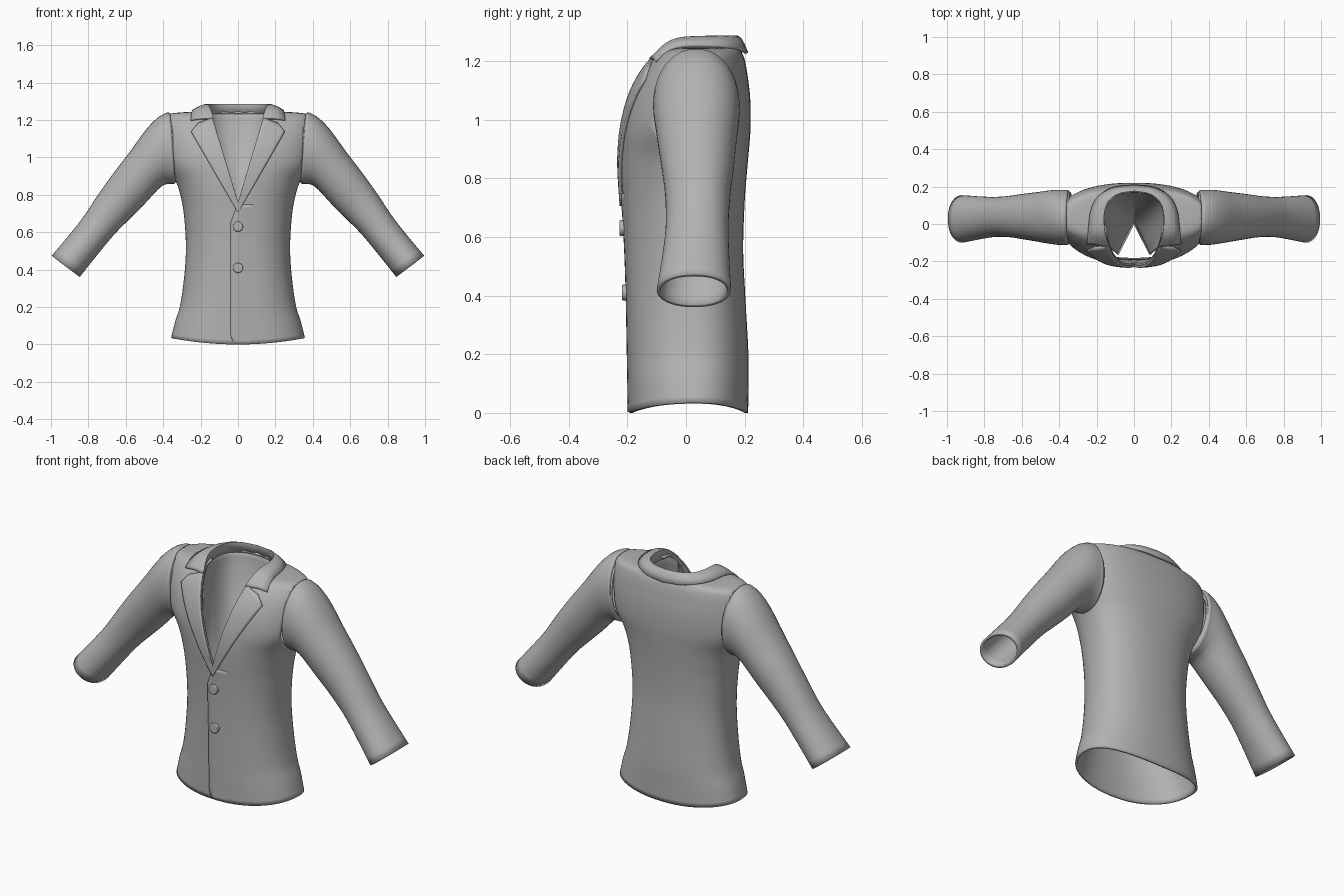
import bpy, bmesh, math
from mathutils import Vector

if "Cube" in bpy.data.objects:
    bpy.data.objects.remove(bpy.data.objects["Cube"])

cloth = bpy.data.materials.new("grey_cloth")
cloth.diffuse_color = (0.45, 0.45, 0.45, 1)
cloth.use_nodes = True
cloth.node_tree.nodes["Principled BSDF"].inputs["Base Color"].default_value = cloth.diffuse_color


def spline(pts, n):
    """Catmull-Rom samples through points of any dimension."""
    out = []
    for i in range(n + 1):
        f = min(i / n * (len(pts) - 1), len(pts) - 1.0001)
        k = int(f)
        t = f - k
        p1, p2 = pts[k], pts[k + 1]
        p0 = pts[k - 1] if k else [2 * a - b for a, b in zip(p1, p2)]
        p3 = pts[k + 2] if k + 2 < len(pts) else [2 * b - a for a, b in zip(p1, p2)]
        out.append([0.5 * (2 * b + (c - a) * t + (2 * a - 5 * b + 4 * c - d) * t * t
                           + (3 * b - a - 3 * c + d) * t ** 3)
                    for a, b, c, d in zip(p0, p1, p2, p3)])
    return out


def loft(name, rows, closed=False, thick=0.012, mirror=False, edit=None):
    """Skin rows of points, then thicken and optionally mirror."""
    bm = bmesh.new()
    vs = [[bm.verts.new(p) for p in r] for r in rows]
    n = len(rows[0])
    for a, b in zip(vs, vs[1:]):
        for i in range(n if closed else n - 1):
            j = (i + 1) % n
            bm.faces.new((a[i], a[j], b[j], b[i]))
    bmesh.ops.remove_doubles(bm, verts=bm.verts, dist=1e-5)
    if edit:
        edit(bm)
    me = bpy.data.meshes.new(name)
    bm.to_mesh(me)
    bm.free()
    return finish(bpy.data.objects.new(name, me), thick, mirror)


def finish(ob, thick, mirror):
    if ob.name not in bpy.context.collection.objects:
        bpy.context.collection.objects.link(ob)
    ob.data.materials.append(cloth)
    if mirror:
        m = ob.modifiers.new("mirror", 'MIRROR')
        m.merge_threshold = 0.001
    if thick:
        s = ob.modifiers.new("thickness", 'SOLIDIFY')
        s.thickness, s.offset = thick, 0
    bpy.ops.object.select_all(action='DESELECT')
    ob.select_set(True)
    bpy.context.view_layer.objects.active = ob
    bpy.ops.object.shade_smooth_by_angle(angle=math.radians(40))
    return ob


# Torso profile: height, half width, front y, back y
PROFILE = spline([(0, .352, -.187, .206), (.1, .33, -.189, .207), (.2, .303, -.191, .207),
                  (.4, .278, -.195, .196), (.55, .273, -.2, .189), (.7, .284, -.208, .193),
                  (.8, .302, -.215, .2), (.88, .33, -.217, .207), (.97, .385, -.21, .214),
                  (1.07, .4, -.188, .213), (1.15, .4, -.152, .204), (1.2, .39, -.115, .195),
                  (1.224, .372, -.088, .186), (1.235, .3, -.07, .18), (1.24, .17, -.05, .17)], 56)
CY, POW = .03, 2.3


def front_y(x, z):
    """Front surface of the torso at a given x and z."""
    for a, b in zip(PROFILE, PROFILE[1:]):
        if a[0] <= z <= b[0]:
            t = (z - a[0]) / (b[0] - a[0])
            w, f = (a[k] + (b[k] - a[k]) * t for k in (1, 2))
            return CY - (CY - f) * max(0, 1 - min(1, abs(x) / w) ** POW) ** (1 / POW)
    return -.07


def ring(z, w, f, b, n=72):
    pts = []
    for i in range(n):
        c, s = math.cos(math.tau * i / n), math.sin(math.tau * i / n)
        c2 = math.copysign(abs(c) ** (2 / POW), c)
        s2 = math.copysign(abs(s) ** (2 / POW), s)
        lift = .033 * c2 * c2 * max(0, 1 - z / .3)
        pts.append((w * c2, CY + s2 * (b - CY if s > 0 else CY - f), z + lift))
    return pts


V_Z, V_SLOPE = .76, .3


def cut_openings(bm):
    def part(test):
        fs = [f for f in bm.faces if test(f.calc_center_median())]
        return list({v for f in fs for v in f.verts}) + list({e for f in fs for e in f.edges}) + fs
    for s in (1, -1):
        # armholes
        bmesh.ops.bisect_plane(bm, geom=part(lambda c: c.z > .8 and c.x * s > .1), clear_outer=True,
                               plane_co=(.33 * s, 0, .87), plane_no=Vector((.37 * s, 0, -.03)))
        # sides of the V neck
        bmesh.ops.bisect_plane(bm, geom=part(lambda c: c.z > .7 and c.y < 0),
                               plane_co=(0, 0, V_Z), plane_no=Vector((s, 0, -V_SLOPE)))
    gone = []
    for f in bm.faces:
        c = f.calc_center_median()
        if c.y < 0 and c.z > V_Z and abs(c.x) < V_SLOPE * (c.z - V_Z):
            gone.append(f)
    bmesh.ops.delete(bm, geom=gone, context='FACES')


loft("torso", [ring(*p) for p in PROFILE], closed=True, edit=cut_openings)

# Sleeves: upper x, z, lower x, z, half depth, centre y
SLEEVE = [(.352, 1.215, .333, .885, .128, .035), (.366, 1.222, .338, .876, .134, .035),
          (.37, 1.232, .343, .866, .14, .035), (.385, 1.23, .36, .865, .14, .035),
          (.43, 1.203, .39, .862, .14, .036), (.49, 1.14, .42, .845, .135, .037),
          (.57, 1.03, .455, .81, .126, .038), (.66, .912, .51, .75, .115, .04),
          (.74, .8, .58, .68, .104, .04), (.82, .68, .66, .6, .1, .038),
          (.89, .59, .74, .505, .106, .034), (.99, .47, .852, .365, .12, .027)]
rows = []
for ux, uz, lx, lz, r, cy in spline(SLEEVE, 44):
    row = []
    for i in range(40):
        c, s = math.cos(math.tau * i / 40), math.sin(math.tau * i / 40)
        k = (1 + c) / 2
        row.append((lx + (ux - lx) * k, cy - r * math.copysign(abs(s) ** .9, s), lz + (uz - lz) * k))
    rows.append(row)
loft("sleeve", rows, closed=True, thick=.014, mirror=True)

# Lapels lying on the chest
rows = []
outer = [(.25 * i / 16, .705 + .43 * i / 16) for i in range(17)] + [(.211, 1.183)]
for i, (ox, oz) in enumerate(outer):
    t = min(i, 16) / 16 * .98 + (.02 if i == 17 else 0)
    ix, iz = .135 * t, V_Z + .45 * t
    row = []
    for j in range(9):
        k = j / 8
        x, z = ix + (ox - ix) * k, iz + (oz - iz) * k
        row.append((x, front_y(x, z) - .012, z))
    rows.append(row)
loft("lapel", rows, thick=.012, mirror=True)

# Collar folded around the neck
FOLD = spline([(.133, -.122, 1.205), (.152, -.07, 1.255), (.162, -.02, 1.276), (.162, .06, 1.281),
               (.138, .125, 1.281), (.08, .165, 1.281), (0, .178, 1.281)], 24)
EDGE = spline([(.252, -.1, 1.198), (.246, -.055, 1.238), (.24, 0, 1.25), (.228, .075, 1.25),
               (.19, .145, 1.245), (.11, .193, 1.234), (0, .207, 1.226)], 24)
rows = []
for i, (a, b) in enumerate(zip(FOLD, EDGE)):
    a, b = Vector(a), Vector(b)
    drop = Vector((0, 0, .05 * min(1, i / 8)))
    rows.append([a - drop, a, a.lerp(b, .2) + Vector((0, 0, .004)),
                 a.lerp(b, .55) + Vector((0, 0, .006)), b])
    for p in rows[-1]:
        # keep the front ends above the chest
        if p.y < -.06 and p.z < 1.22:
            p.y = min(p.y, front_y(p.x, p.z) - .012)
loft("collar", rows, thick=.012, mirror=True)

# Inner lining narrowing from the neck to a small triangle
rows = []
for k in range(13):
    t = k / 12
    row = []
    for i, p in enumerate(FOLD):
        u = i / 24
        end = Vector((.085 * (1 - u), -.165 + .165 * u, 0))
        q = Vector((p[0], p[1], 0)).lerp(end, t ** 1.5)
        row.append((q.x, q.y, (p[2] - .025) * (1 - t) + .68 * t))
    rows.append(row)
loft("neck_lining", rows, thick=.004, mirror=True)

# Overlapping front edge with a rounded lower corner
rows = []
for i in range(41):
    z = .003 + .745 * i / 40
    left = -.04
    if z < .06:
        left += .04 * (1 - math.sqrt(max(0, 1 - (1 - z / .06) ** 2)))
    if z > .65:
        left += .04 * (z - .65) / .1
    rows.append([(left + (.1 - left) * j / 6, front_y(left + (.1 - left) * j / 6, z) - .008 * (1 - j / 6), z)
                 for j in range(7)])
loft("front_overlap", rows, thick=.008)

# Buttons
for i, z in enumerate((.63, .41)):
    bpy.ops.mesh.primitive_cylinder_add(vertices=24, radius=.027, depth=.02,
                                        location=(0, front_y(0, z) - .013, z),
                                        rotation=(math.pi / 2, 0, 0))
    ob = bpy.context.object
    ob.name = "button_%d" % (i + 1)
    bev = ob.modifiers.new("rim", 'BEVEL')
    bev.width, bev.segments = .004, 2
    finish(ob, 0, False)
